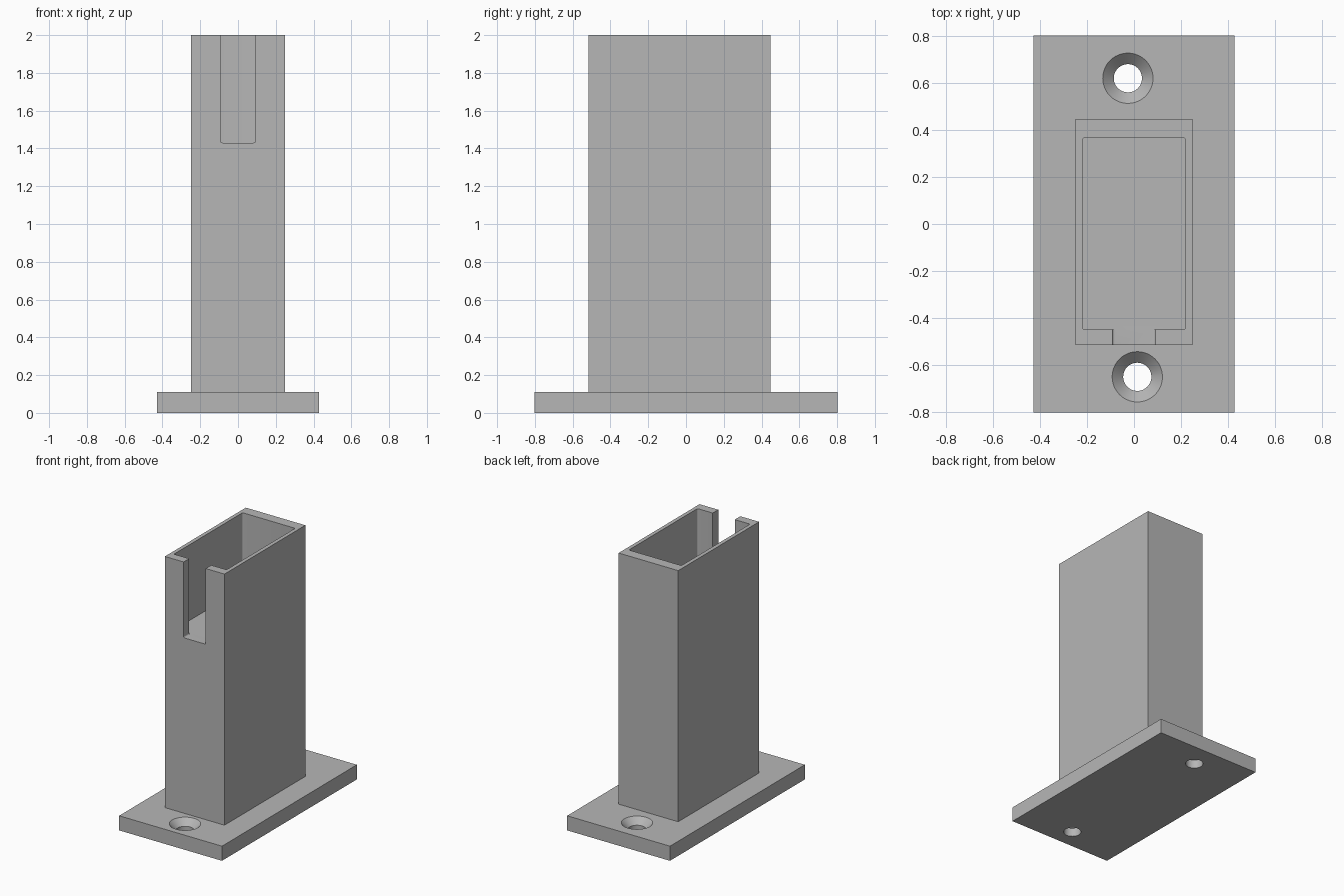
import bpy, bmesh, math

cube = bpy.data.objects.get("Cube")
if cube:
    bpy.data.objects.remove(cube, do_unlink=True)

PLATE_TOP = 0.11
POCKET_FLOOR = 1.43
TOP = 2.0

grey = bpy.data.materials.new("plain grey")
grey.use_nodes = True
colour = (0.47, 0.47, 0.47, 1)
grey.diffuse_color = colour
grey.node_tree.nodes["Principled BSDF"].inputs["Base Color"].default_value = colour


def add_object(name, bm):
    bmesh.ops.recalc_face_normals(bm, faces=bm.faces)
    mesh = bpy.data.meshes.new(name)
    bm.to_mesh(mesh)
    bm.free()
    mesh.materials.append(grey)
    obj = bpy.data.objects.new(name, mesh)
    bpy.context.collection.objects.link(obj)
    return obj


def box(name, x, y, z, round_axis=None, radius=0.01):
    """Box from (min, max) ranges, with optional rounding of edges along one axis."""
    bm = bmesh.new()
    bmesh.ops.create_cube(bm, size=1)
    for v in bm.verts:
        v.co = [r[0] if c < 0 else r[1] for r, c in zip((x, y, z), v.co)]
    if round_axis is not None:
        edges = [e for e in bm.edges
                 if abs((e.verts[0].co - e.verts[1].co).normalized()[round_axis]) > 0.9]
        bmesh.ops.bevel(bm, geom=edges, offset=radius, segments=4,
                        profile=0.5, affect='EDGES')
    return add_object(name, bm)


def screw_cutter(name, x, y):
    """Countersunk screw shape: a straight shank that widens to the plate top."""
    profile = [(0.06, -0.05), (0.06, PLATE_TOP - 0.047),
               (0.107, PLATE_TOP), (0.107, PLATE_TOP + 0.05)]
    sides = 48
    bm = bmesh.new()
    rings = [[bm.verts.new((x + r * math.cos(math.tau * i / sides),
                            y + r * math.sin(math.tau * i / sides), z))
              for i in range(sides)] for r, z in profile]
    for low, high in zip(rings, rings[1:]):
        for i in range(sides):
            j = (i + 1) % sides
            bm.faces.new((low[i], low[j], high[j], high[i]))
    bm.faces.new(rings[0])
    bm.faces.new(rings[-1])
    return add_object(name, bm)


# Base plate and upright post, merged into one solid
body = box("post_on_base_plate", (-0.428, 0.428), (-0.802, 0.802), (0, PLATE_TOP))
post = box("post", (-0.248, 0.248), (-0.515, 0.447), (PLATE_TOP / 2, TOP))

# Top pocket, front slot and the two countersunk holes
pocket = box("pocket_cutter", (-0.219, 0.219), (-0.449, 0.367),
             (POCKET_FLOOR, TOP + 0.1), round_axis=2)
slot = box("slot_cutter", (-0.092, 0.092), (-0.6, -0.43),
           (POCKET_FLOOR, TOP + 0.1), round_axis=1)
holes = [screw_cutter("front_hole_cutter", 0.014, -0.65),
         screw_cutter("back_hole_cutter", -0.026, 0.62)]

tools = [(post, 'UNION')] + [(c, 'DIFFERENCE') for c in [pocket, slot] + holes]
for tool, operation in tools:
    tool.hide_render = True
    mod = body.modifiers.new(tool.name, 'BOOLEAN')
    mod.operation = operation
    mod.solver = 'EXACT'
    mod.object = tool

# Apply the cuts and remove the helpers
bpy.context.view_layer.update()
result = bpy.data.meshes.new_from_object(
    body.evaluated_get(bpy.context.evaluated_depsgraph_get()))
body.modifiers.clear()
body.data = result
for tool, _ in tools:
    bpy.data.objects.remove(tool, do_unlink=True)

# Smooth only the round holes and fillets
bpy.ops.object.select_all(action='DESELECT')
body.select_set(True)
bpy.context.view_layer.objects.active = body
bpy.ops.object.shade_smooth_by_angle(angle=math.radians(30))
